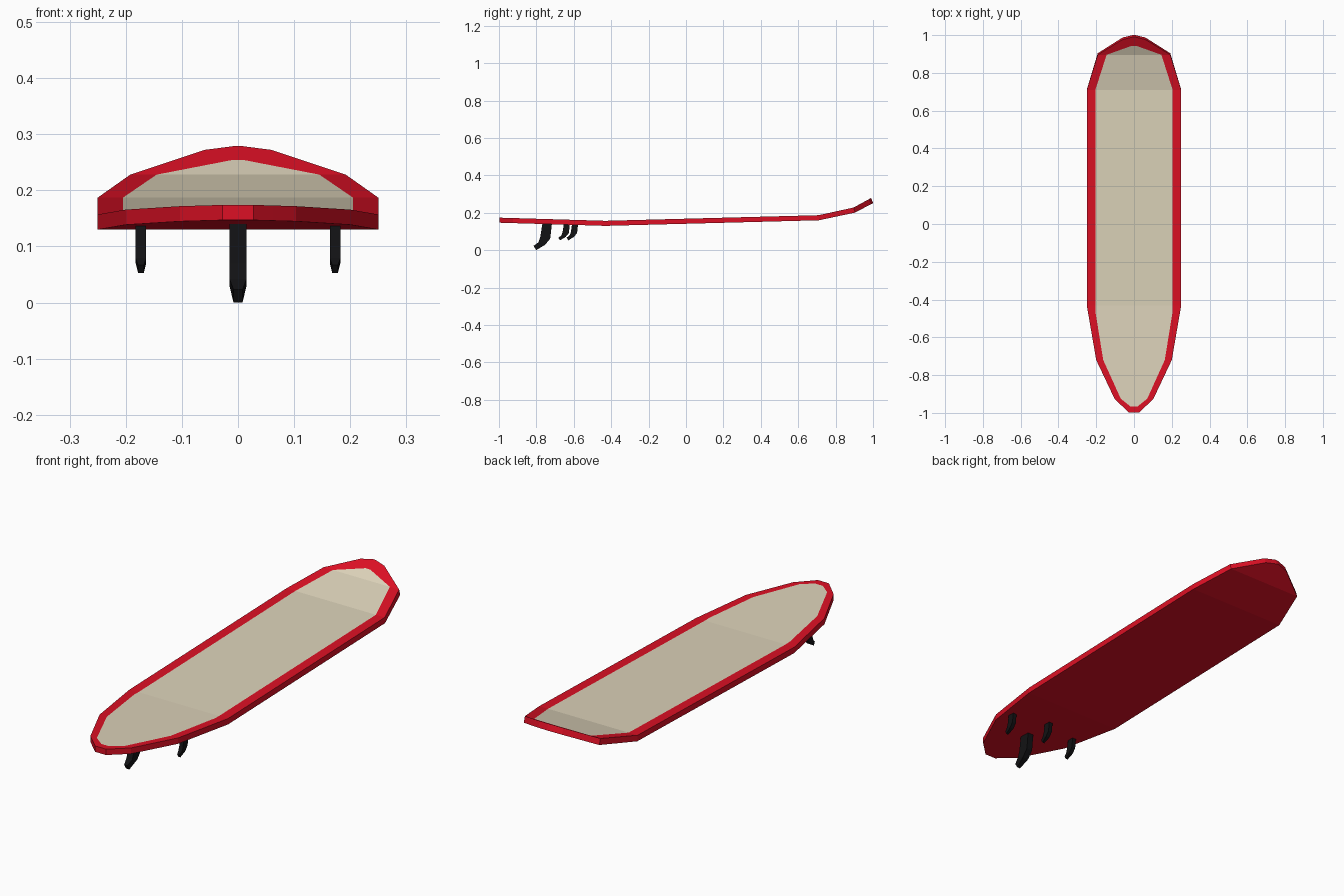
import bpy, bmesh

if "Cube" in bpy.data.objects:
    bpy.data.objects.remove(bpy.data.objects["Cube"])


def material(name, rgb):
    m = bpy.data.materials.new(name)
    m.diffuse_color = (*rgb, 1)
    m.use_nodes = True
    m.node_tree.nodes["Principled BSDF"].inputs["Base Color"].default_value = m.diffuse_color
    return m


RED = material("red", (0.72, 0.005, 0.018))
CREAM = material("cream", (0.72, 0.65, 0.49))
BLACK = material("black", (0.006, 0.006, 0.007))


def finish(name, bm, mats):
    bmesh.ops.recalc_face_normals(bm, faces=bm.faces[:])
    me = bpy.data.meshes.new(name)
    bm.to_mesh(me)
    bm.free()
    for m in mats:
        me.materials.append(m)
    ob = bpy.data.objects.new(name, me)
    bpy.context.collection.objects.link(ob)
    return ob


def interp(x, pts):
    for (a, fa), (b, fb) in zip(pts, pts[1:]):
        if x <= b:
            return fa + (fb - fa) * (x - a) / (b - a)
    return pts[-1][1]


# Board: rocker of the deck, outline and deck panel half-widths along y
ROCKER = [(-1, 0.174), (-0.43, 0.157), (0.71, 0.187), (0.90, 0.228), (0.995, 0.279)]
OUTLINE = [(-0.998, 0.028), (-0.925, 0.103), (-0.72, 0.20), (-0.43, 0.25),
           (0.71, 0.25), (0.90, 0.192), (0.982, 0.06), (0.995, 0.006)]
PANEL = [(-0.998, 0.012), (-0.965, 0.02), (-0.925, 0.07), (-0.72, 0.163), (-0.46, 0.205),
         (0.71, 0.205), (0.90, 0.145), (0.948, 0.012), (0.995, 0.003)]
LEAN = [(-1, 0.0), (0.71, 0.002), (0.90, 0.008), (0.995, 0.011)]
THICK = 0.027

bm = bmesh.new()
stations = sorted({y for y, _ in OUTLINE + PANEL})
top, bottom = [], []
for y in stations:
    o, i, z = interp(y, OUTLINE), interp(y, PANEL), interp(y, ROCKER)
    d = interp(y, LEAN)
    top.append([bm.verts.new((x, y - d / 2, z)) for x in (-o, -i, i, o)])
    bottom.append([bm.verts.new((x, y + d / 2, z - THICK)) for x in (-o, -i, i, o)])
for r in range(len(stations) - 1):
    mid = (stations[r] + stations[r + 1]) / 2
    for c in range(3):
        f = bm.faces.new((top[r][c], top[r][c + 1], top[r + 1][c + 1], top[r + 1][c]))
        if c == 1 and -0.965 < mid < 0.948:
            f.material_index = 1
        bm.faces.new((bottom[r][c], bottom[r + 1][c], bottom[r + 1][c + 1], bottom[r][c + 1]))
    for c in (0, 3):
        bm.faces.new((top[r][c], top[r + 1][c], bottom[r + 1][c], bottom[r][c]))
for r in (0, -1):
    for c in range(3):
        bm.faces.new((top[r][c], top[r][c + 1], bottom[r][c + 1], bottom[r][c]))
finish("board", bm, [RED, CREAM])

# Fins: swept-back profile rows (rear point, front point, half thickness)
FIN = [((-0.025, 0.0), (0.026, 0.0), 0.015),
       ((-0.036, -0.072), (0.017, -0.080), 0.015),
       ((-0.046, -0.100), (-0.010, -0.113), 0.015),
       ((-0.072, -0.119), (-0.058, -0.142), 0.008)]


def fin(name, x, y, z, s):
    bm = bmesh.new()
    rings = []
    for (by, bz), (fy, fz), w in FIN:
        rings.append([bm.verts.new((x + sx * w * s, y + py * s, z + pz * s))
                      for sx, py, pz in ((-1, by, bz), (1, by, bz), (1, fy, fz), (-1, fy, fz))])
    for a, b in zip(rings, rings[1:]):
        for k in range(4):
            n = (k + 1) % 4
            bm.faces.new((a[k], a[n], b[n], b[k]))
    bm.faces.new(rings[0])
    bm.faces.new(rings[-1])
    finish(name, bm, [BLACK])


fin("main_fin", 0, -0.743, 0.142, 1.0)
fin("front_center_fin", 0, -0.593, 0.142, 0.63)
fin("left_fin", -0.173, -0.637, 0.142, 0.63)
fin("right_fin", 0.173, -0.637, 0.142, 0.63)
